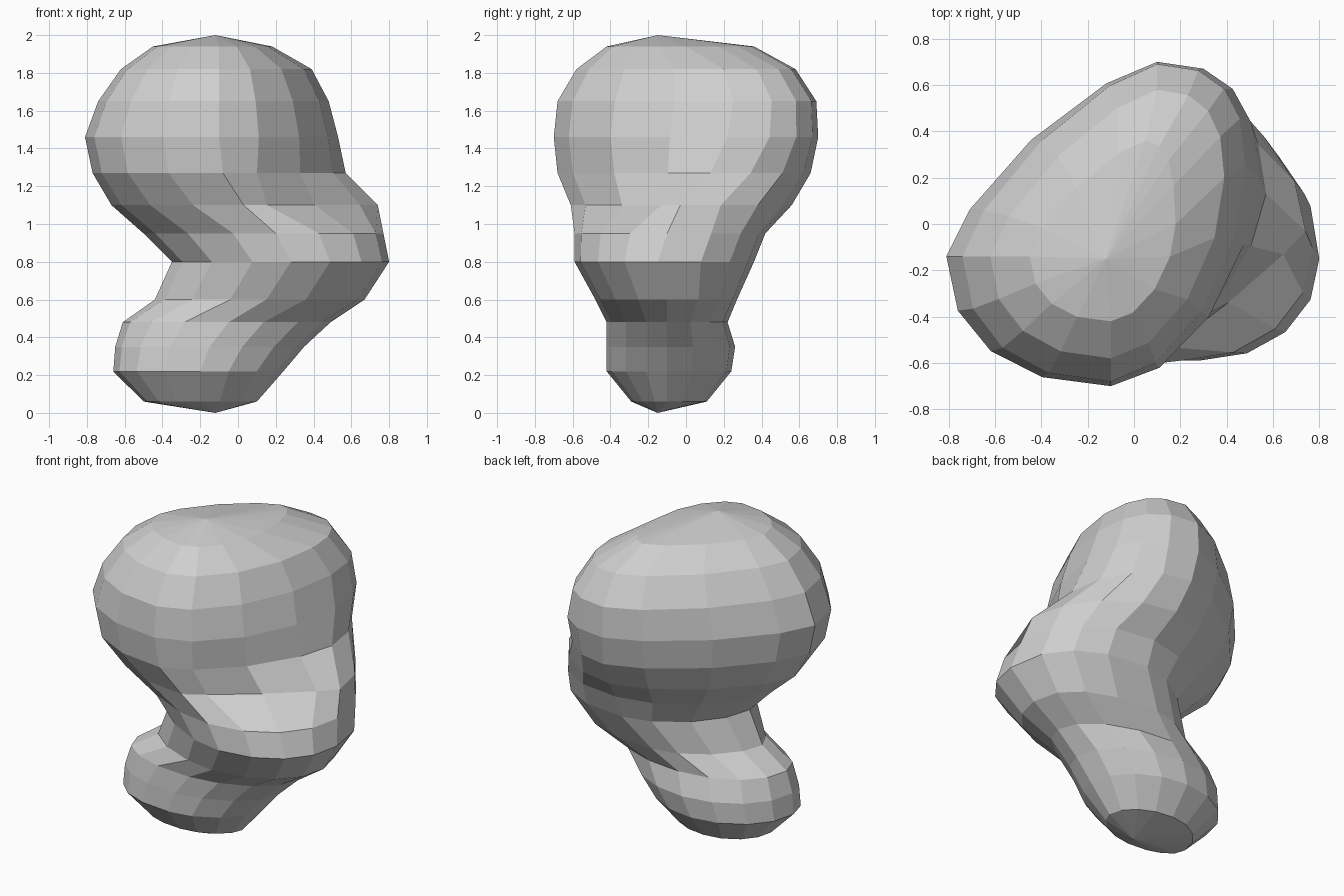
import bpy
import bmesh
from math import cos, sin, pi

cube = bpy.data.objects.get("Cube")
if cube:
    bpy.data.objects.remove(cube, do_unlink=True)

STEPS = 4        # facets in each quarter of a cross-section
LEFT_Y = -.14    # depth of the outermost point on the -x side

# Roundness of each quarter: back +x, back -x, front -x, front +x
LOBE = (2, 2, 2.2, 1.8)
ELBOW = (2.4, 1.7, 1.7, 2.1)
SHOULDER = (1.9, 1.5, 2, 1.1)
CHIN = (2.1, 1.4, 2.2, 1.5)
HEAD = (2.5, 1.35, 2.2, 1.75)

# Cross-sections from the lower lobe, through the elbow, to the head:
# height, min x, max x, min y, max y, x of front point, x of back point, y of +x point
SECTIONS = [
    (LOBE, .06, -.5, .1, -.29, .11, -.2, -.2, -.1),
    (LOBE, .22, -.66, .24, -.42, .24, -.2, -.2, -.1),
    (LOBE, .35, -.65, .35, -.42, .26, -.15, -.15, -.1),
    (LOBE, .48, -.61, .49, -.42, .22, -.05, -.1, -.1),
    (ELBOW, .6, -.44, .67, -.48, .27, .15, .05, -.1),
    (ELBOW, .8, -.35, .8, -.59, .36, .28, .2, -.15),
    (ELBOW, .95, -.5, .77, -.59, .42, .2, .2, -.1),
    (SHOULDER, 1.1, -.67, .74, -.61, .56, .03, .15, -.03),
    (CHIN, 1.27, -.77, .57, -.68, .66, -.08, .12, .13),
    (HEAD, 1.46, -.81, .53, -.7, .7, -.1, .1, .22),
    (HEAD, 1.65, -.74, .48, -.68, .69, -.1, .1, .25),
    (HEAD, 1.82, -.62, .39, -.58, .58, -.1, .1, .2),
    (HEAD, 1.94, -.45, .18, -.42, .36, -.1, .05, 0),
]


def make_material(name, level):
    """Create a plain matte material."""
    material = bpy.data.materials.new(name)
    colour = (level, level, level, 1)
    material.use_nodes = True
    material.diffuse_color = colour
    shader = material.node_tree.nodes["Principled BSDF"]
    shader.inputs["Base Color"].default_value = colour
    shader.inputs["Roughness"].default_value = .8
    return material


def quarter(start, end, corner, power):
    """Rounded quarter curve between two extreme points, excluding the end."""
    points = []
    for step in range(STEPS):
        angle = step / STEPS * pi / 2
        along = cos(angle) ** (2 / power)
        across = sin(angle) ** (2 / power)
        points.append(tuple(
            c + (s - c) * along + (e - c) * across
            for s, e, c in zip(start, end, corner)))
    return points


def outline(section):
    """Closed cross-section built from four quarter curves."""
    powers, z, x_min, x_max, y_min, y_max, x_front, x_back, y_right = section
    right, left = (x_max, y_right), (x_min, LEFT_Y)
    back, front = (x_back, y_max), (x_front, y_min)
    points = quarter(right, back, (x_back, y_right), powers[0])
    points += quarter(back, left, (x_back, LEFT_Y), powers[1])
    points += quarter(left, front, (x_front, LEFT_Y), powers[2])
    points += quarter(front, right, (x_front, y_right), powers[3])
    return [(x, y, z) for x, y in points]


# Skin the cross-sections and close both ends with a shallow fan
bm = bmesh.new()
rings = [[bm.verts.new(p) for p in outline(s)] for s in SECTIONS]
count = len(rings[0])
bottom = bm.verts.new((-.12, -.15, 0))
top = bm.verts.new((-.12, -.15, 2))
for i in range(count):
    j = (i + 1) % count
    for lower, upper in zip(rings, rings[1:]):
        bm.faces.new((lower[i], lower[j], upper[j], upper[i]))
    bm.faces.new((bottom, rings[0][j], rings[0][i]))
    bm.faces.new((top, rings[-1][i], rings[-1][j]))
bmesh.ops.recalc_face_normals(bm, faces=bm.faces[:])

# Faceted body
mesh = bpy.data.meshes.new("lumpy_body")
bm.to_mesh(mesh)
bm.free()
mesh.materials.append(make_material("light grey", .62))
body = bpy.data.objects.new("lumpy_body", mesh)
bpy.context.collection.objects.link(body)
